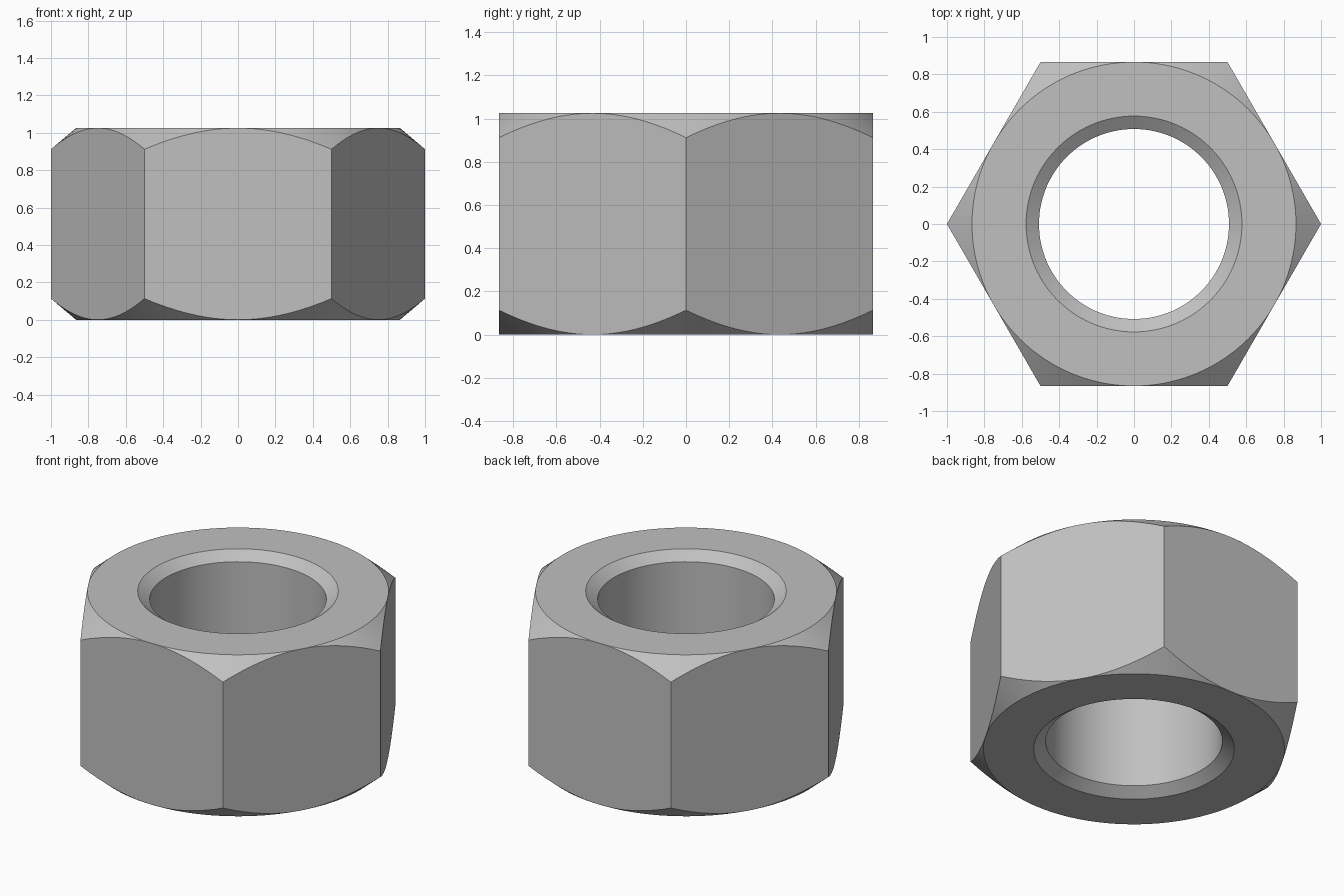
import bpy
import bmesh
from math import cos, pi, radians, sin

cube = bpy.data.objects.get("Cube")
if cube:
    bpy.data.objects.remove(cube, do_unlink=True)

HEIGHT = 1.025
FLAT = cos(radians(30))     # centre to flat; corners lie at radius one
BORE, MOUTH, SINK = 0.508, 0.577, 0.05
SLOPE = 0.113 / (1 - FLAT)  # drop of the corner chamfer per unit of radius
STEPS = 120                 # multiple of twelve, so corners and flat middles are hit


def hex_radius(angle):
    return FLAT / cos(angle % (pi / 3) - pi / 6)


def section(angle):
    """Closed radial profile of the nut at one angle, as (radius, height)."""
    corner = hex_radius(angle)
    drop = (corner - FLAT) * SLOPE
    lower = [(BORE, SINK), (MOUTH, 0), (FLAT, 0), (corner, drop)]
    upper = [(r, HEIGHT - z) for r, z in reversed(lower)]
    return lower + upper


# Steel
steel = bpy.data.materials.new("grey steel")
steel.use_nodes = True
colour = (0.53, 0.53, 0.53, 1)
steel.diffuse_color = colour
steel.node_tree.nodes["Principled BSDF"].inputs["Base Color"].default_value = colour

# Hexagonal body with chamfered corners and a countersunk bore
bm = bmesh.new()
rings = []
for i in range(STEPS):
    a = 2 * pi * i / STEPS
    rings.append([bm.verts.new((r * cos(a), r * sin(a), z)) for r, z in section(a)])
for i, ring in enumerate(rings):
    following = rings[(i + 1) % STEPS]
    for j in range(len(ring)):
        k = (j + 1) % len(ring)
        bm.faces.new((ring[j], following[j], following[k], ring[k]))
bmesh.ops.remove_doubles(bm, verts=bm.verts, dist=1e-5)
bmesh.ops.recalc_face_normals(bm, faces=bm.faces)

mesh = bpy.data.meshes.new("hex_nut")
bm.to_mesh(mesh)
bm.free()
mesh.materials.append(steel)
nut = bpy.data.objects.new("hex_nut", mesh)
bpy.context.collection.objects.link(nut)

# Smooth round surfaces, crisp edges
bpy.ops.object.select_all(action="DESELECT")
nut.select_set(True)
bpy.context.view_layer.objects.active = nut
bpy.ops.object.shade_smooth_by_angle(angle=radians(25))
